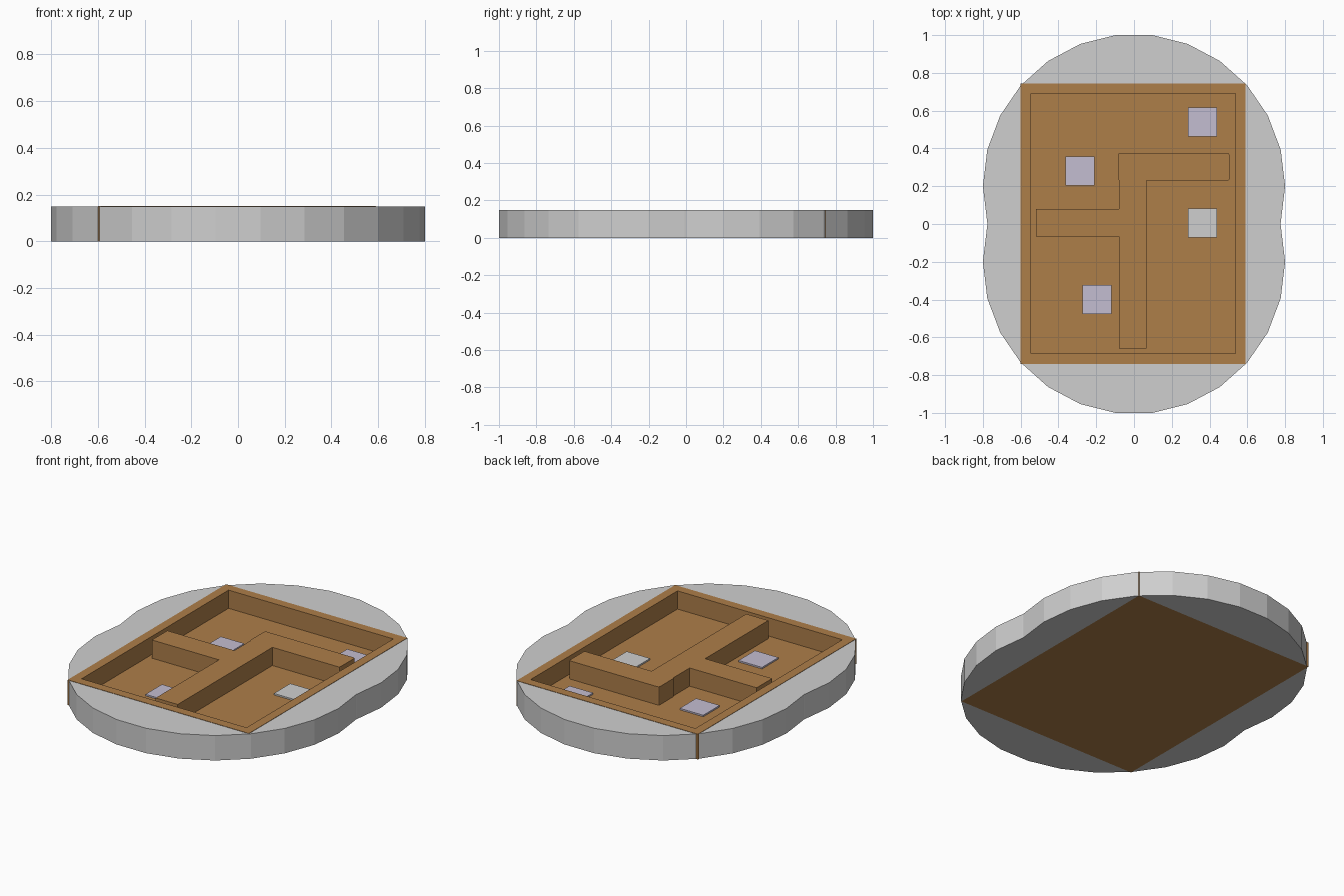
import bpy, bmesh, math

if "Cube" in bpy.data.objects:
    bpy.data.objects.remove(bpy.data.objects["Cube"])


def material(name, srgb):
    m = bpy.data.materials.new(name)
    lin = [((c / 255 + 0.055) / 1.055) ** 2.4 for c in srgb]
    m.diffuse_color = (*lin, 1)
    m.use_nodes = True
    m.node_tree.nodes["Principled BSDF"].inputs["Base Color"].default_value = m.diffuse_color
    return m


GREY = material("light grey", (207, 207, 207))
BROWN = material("wood brown", (174, 126, 73))
LILAC = material("pale lilac", (196, 189, 209))


def finish(name, bm, mat):
    bmesh.ops.recalc_face_normals(bm, faces=bm.faces)
    me = bpy.data.meshes.new(name)
    bm.to_mesh(me)
    bm.free()
    me.materials.append(mat)
    ob = bpy.data.objects.new(name, me)
    bpy.context.collection.objects.link(ob)
    return ob


def prism(pts, z0, z1):
    bm = bmesh.new()
    face = bm.faces.new([bm.verts.new((x, y, z0)) for x, y in pts])
    top = bmesh.ops.extrude_face_region(bm, geom=[face])["geom"]
    for v in top:
        if isinstance(v, bmesh.types.BMVert):
            v.co.z = z1
    return bm


def box(name, x0, x1, y0, y1, z0, z1, mat, bevel=0):
    bm = prism([(x0, y0), (x1, y0), (x1, y1), (x0, y1)], z0, z1)
    if bevel:  # round the upright corners only
        up = [e for e in bm.edges if abs(e.verts[0].co.z - e.verts[1].co.z) > 0.01]
        bmesh.ops.bevel(bm, geom=up, offset=bevel, segments=2, affect='EDGES', profile=0.5)
    return finish(name, bm, mat)


# Outer rim: two overlapping 26-sided discs, with a notch where they meet
X0, X1, Y0, Y1 = -0.6, 0.59, -0.74, 0.745
step = 2 * math.pi / 26
ry = 0.8 / math.cos(step / 2)
arc = [(0.8 * math.cos(k * step), 0.2 + ry * math.sin(k * step)) for k in range(-1, 15)]
outline = [(0.775, 0)] + arc + [(-0.775, 0)] + [(x, -y) for x, y in reversed(arc)]
rim = finish("oval_base", prism(outline, 0, 0.148), GREY)

# Cut the tray opening out of the rim
cutter = box("tray_cutter", X0, X1, Y0, Y1, -0.1, 0.3, GREY)
cutter.hide_render = True
mod = rim.modifiers.new("opening", 'BOOLEAN')
mod.operation = 'DIFFERENCE'
mod.solver = 'EXACT'
mod.object = cutter
bpy.context.view_layer.update()
cut = bpy.data.meshes.new_from_object(rim.evaluated_get(bpy.context.evaluated_depsgraph_get()))
rim.modifiers.clear()
rim.data = cut
bpy.data.objects.remove(cutter)

# Rectangular tray with a sunken floor
TOP, FLOOR = 0.15, 0.042
bm = prism([(X0, Y0), (X1, Y0), (X1, Y1), (X0, Y1)], 0, TOP)
lid = max(bm.faces, key=lambda f: f.calc_center_median().z)
bmesh.ops.inset_region(bm, faces=[lid], thickness=0.076)
geom = bmesh.ops.extrude_face_region(bm, geom=[lid])["geom"]
for v in geom:
    if isinstance(v, bmesh.types.BMVert):
        v.co.z = FLOOR
if lid.is_valid:
    bmesh.ops.delete(bm, geom=[lid], context='FACES_ONLY')
finish("tray", bm, BROWN)

# Partition walls
for name, x0, x1, y0, y1, bev in (
        ("long_wall", -0.08, 0.065, -0.658, 0.23, 0),
        ("cross_wall", -0.085, 0.506, 0.23, 0.375, 0.01),
        ("side_wall", -0.52, -0.08, -0.065, 0.08, 0)):
    box(name, x0, x1, y0, y1, FLOOR - 0.01, TOP, BROWN, bev)

# Floor tiles
for i, (x, y, mat) in enumerate(((0.363, 0.54, LILAC), (-0.286, 0.28, LILAC),
                                 (0.363, 0.005, GREY), (-0.196, -0.40, LILAC))):
    h = 0.077
    box(f"floor_tile_{i + 1}", x - h, x + h, y - h, y + h, FLOOR, FLOOR + 0.009, mat)
